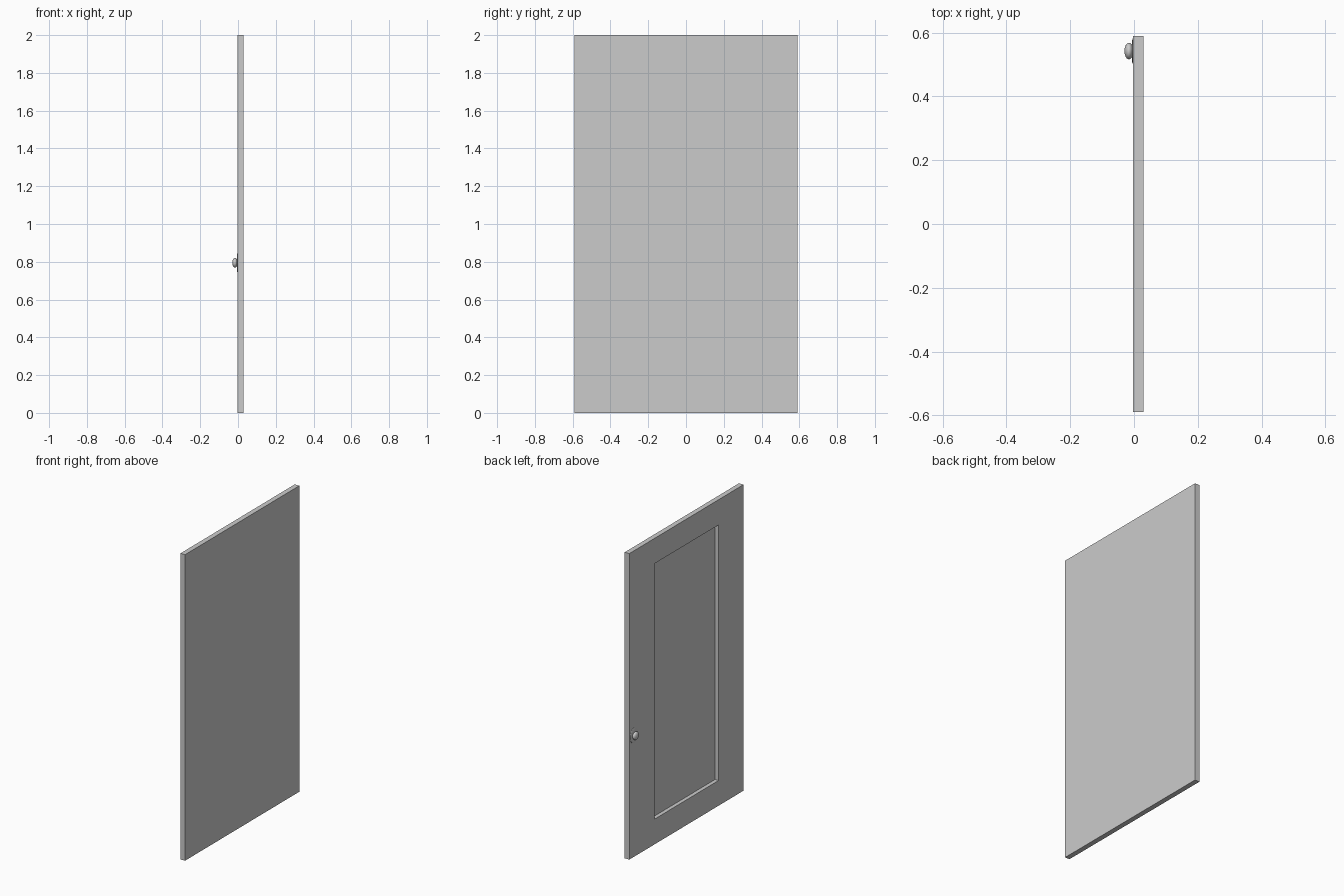
import bpy, bmesh, math

if "Cube" in bpy.data.objects:
    bpy.data.objects.remove(bpy.data.objects["Cube"])

BACK, FACE, FLOOR = 0.03, -0.003, 0.022   # x of back, front face, recess floor


def make_object(name, bm):
    bmesh.ops.recalc_face_normals(bm, faces=bm.faces[:])
    mesh = bpy.data.meshes.new(name)
    bm.to_mesh(mesh)
    bm.free()
    obj = bpy.data.objects.new(name, mesh)
    bpy.context.collection.objects.link(obj)
    return obj


def skin(name, rings):
    """Join equal-length rings of points with quads and cap both ends."""
    bm = bmesh.new()
    loops = [[bm.verts.new(p) for p in ring] for ring in rings]
    for a, b in zip(loops, loops[1:]):
        n = len(a)
        for i in range(n):
            j = (i + 1) % n
            bm.faces.new((a[i], a[j], b[j], b[i]))
    bm.faces.new(loops[0])
    bm.faces.new(loops[-1])
    return make_object(name, bm)


def rect(x, half_y, z0, z1):
    return [(x, -half_y, z0), (x, half_y, z0), (x, half_y, z1), (x, -half_y, z1)]


def oval(x, ry, rz, y=0.5425, z=0.795, n=32):
    return [(x, y + ry * math.cos(t), z + rz * math.sin(t))
            for t in (2 * math.pi * i / n for i in range(n))]


def smooth(obj):
    bpy.ops.object.select_all(action='DESELECT')
    obj.select_set(True)
    bpy.context.view_layer.objects.active = obj
    bpy.ops.object.shade_smooth_by_angle(angle=math.radians(40))


# door slab with one recessed panel
skin("door_panel", [
    rect(BACK, 0.59, 0, 2),
    rect(FACE, 0.59, 0, 2),
    rect(FACE, 0.331, 0.165, 1.835),
    rect(FLOOR, 0.331, 0.165, 1.835),
])

# thin oval plate behind the knob
smooth(skin("knob_plate", [
    oval(FACE + 0.001, 0.039, 0.05),
    oval(FACE - 0.001, 0.039, 0.05),
    oval(FACE - 0.003, 0.034, 0.045),
]))

# short stem
smooth(skin("knob_stem", [oval(FACE, 0.012, 0.012), oval(-0.015, 0.012, 0.012)]))

# flattened round knob
steps = 14
angles = [math.pi * (0.02 + 0.96 * i / steps) for i in range(steps + 1)]
smooth(skin("door_knob", [
    oval(-0.016 + 0.014 * math.cos(a), 0.026 * math.sin(a), 0.026 * math.sin(a))
    for a in angles
]))
